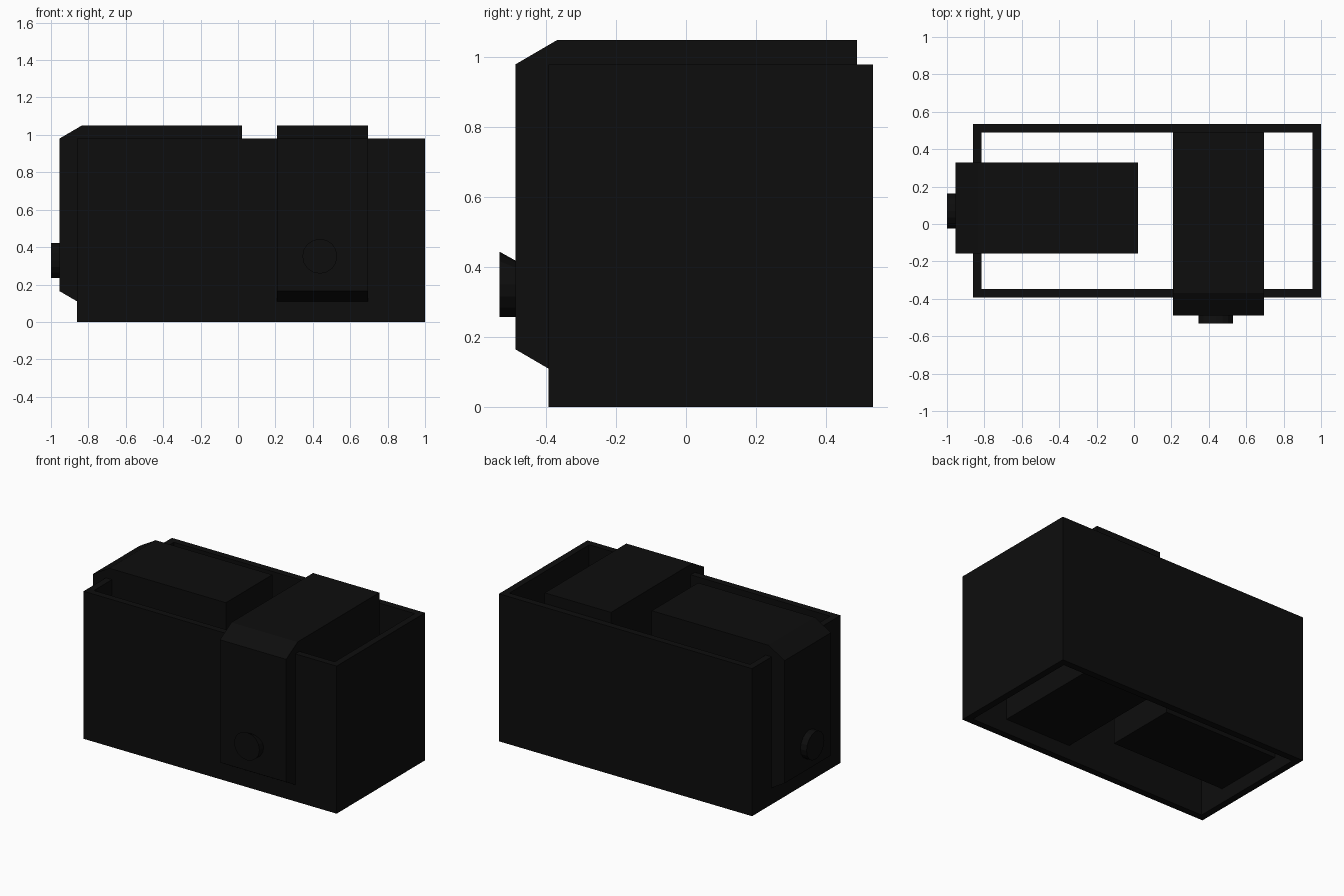
import bpy
import bmesh
import math
from mathutils import Matrix, Vector

old = bpy.data.objects.get("Cube")
if old:
    bpy.data.objects.remove(old)

black = bpy.data.materials.new("near_black")
black.use_nodes = True
colour = (0.004, 0.004, 0.004, 1)
black.diffuse_color = colour
black.node_tree.nodes["Principled BSDF"].inputs["Base Color"].default_value = colour


def finish(name, bm):
    bmesh.ops.recalc_face_normals(bm, faces=bm.faces)
    mesh = bpy.data.meshes.new(name)
    bm.to_mesh(mesh)
    bm.free()
    mesh.materials.append(black)
    obj = bpy.data.objects.new(name, mesh)
    bpy.context.collection.objects.link(obj)
    return obj


def extrude(bm, points, offset):
    face = bm.faces.new([bm.verts.new(p) for p in points])
    geom = bmesh.ops.extrude_face_region(bm, geom=[face])["geom"]
    moved = [v for v in geom if isinstance(v, bmesh.types.BMVert)]
    bmesh.ops.translate(bm, verts=moved, vec=offset)


# Open rectangular shell: four walls with no floor or lid
def wall_shell(x0, x1, y0, y1, height, wall):
    bm = bmesh.new()
    rings = []
    for inset, z in ((0, 0), (0, height), (wall, height), (wall, 0)):
        a, b, c, d = x0 + inset, x1 - inset, y0 + inset, y1 - inset
        rings.append([bm.verts.new((x, y, z)) for x, y in ((a, c), (b, c), (b, d), (a, d))])
    for i in range(4):
        p, q = rings[i], rings[(i + 1) % 4]
        for j in range(4):
            k = (j + 1) % 4
            bm.faces.new((p[j], p[k], q[k], q[j]))
    return finish("wall_shell", bm)


wall_shell(-0.86, 1.0, -0.393, 0.535, 0.98, 0.045)


# Long block with its two outer edges chamfered, pointing toward -y
def chamfered_block(name, length, width, matrix):
    z0, z1, run, rise = 0.095, 1.05, 0.12, 0.07
    profile = [(length, z0), (run, z0), (0, z0 + rise),
               (0, z1 - rise), (run, z1), (length, z1)]
    bm = bmesh.new()
    extrude(bm, [(-width / 2, y, z) for y, z in profile], Vector((width, 0, 0)))
    bm.transform(matrix)
    return finish(name, bm)


# Round knob that stands out from the block's outer face
def knob(name, centre_z, flare, matrix):
    radius, depth, sides = 0.093, 0.045, 16
    bm = bmesh.new()
    ring = [(radius * math.cos(t) - 0.015, 0, radius * math.sin(t) + centre_z)
            for t in (2 * math.pi * i / sides for i in range(sides))]
    extrude(bm, ring, Vector((0, -depth, 0)))
    for v in bm.verts:
        if v.co.y > -depth / 2 and v.co.z > centre_z:
            v.co.z -= flare * (v.co.z - centre_z) / radius
    bm.transform(matrix)
    return finish(name, bm)


front = Matrix.Translation((0.4525, -0.488, 0))
side = Matrix.Translation((-0.955, 0.085, 0)) @ Matrix.Rotation(-math.pi / 2, 4, "Z")

chamfered_block("front_block", 0.977, 0.487, front)
chamfered_block("side_block", 0.977, 0.487, side)
knob("front_knob", 0.351, 0.025, front)
# The side knob sits on the opposite half of its block
knob("side_knob", 0.329, 0.0, side @ Matrix.Translation((0.03, 0, 0)))
